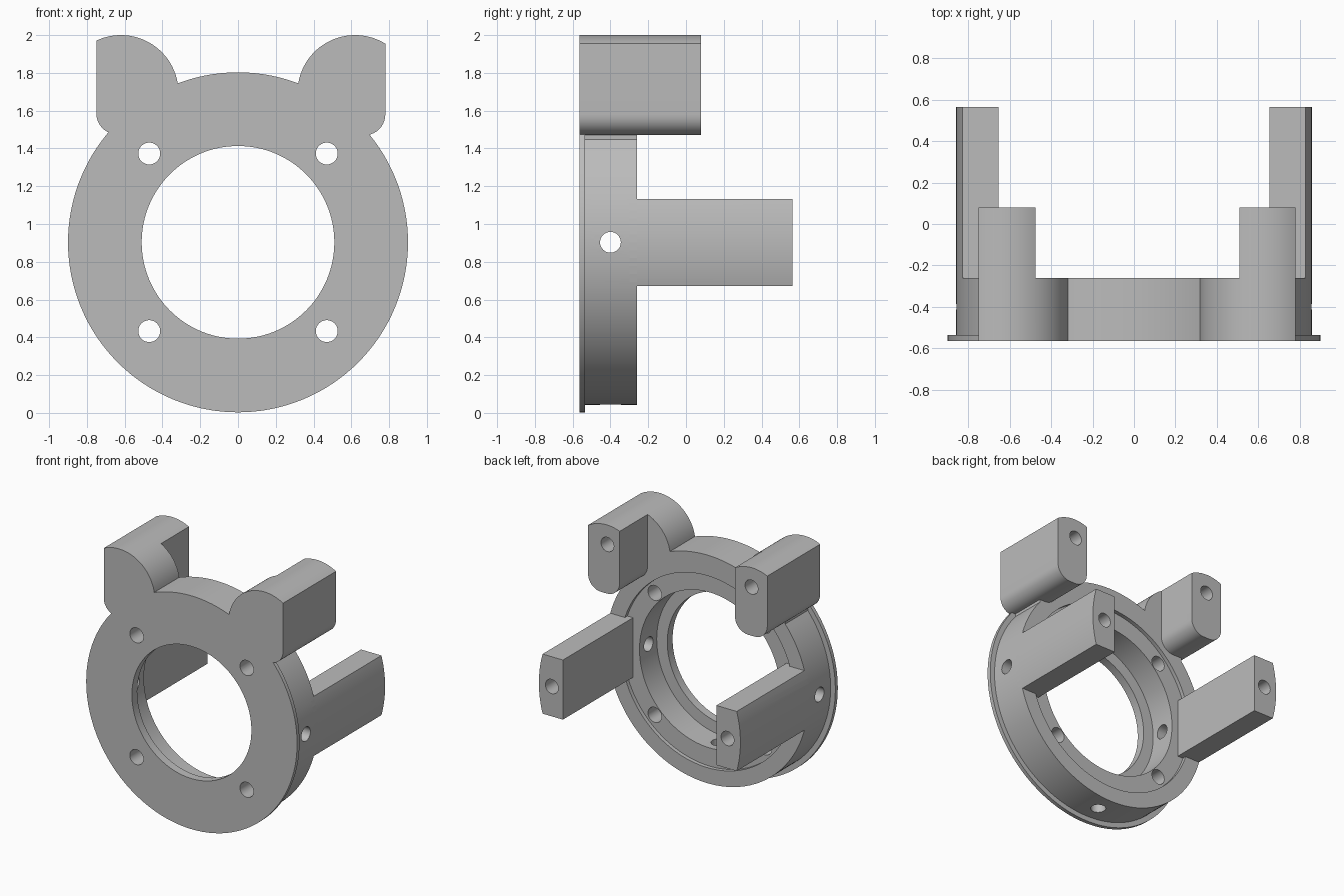
import bpy, bmesh, math
from mathutils import Matrix

if "Cube" in bpy.data.objects:
    bpy.data.objects.remove(bpy.data.objects["Cube"])

CZ = 0.903            # height of the ring axis
SEG = 128             # sides of the big ring
FRONT, STEP, BACK = -0.565, -0.535, -0.26

grey = bpy.data.materials.new("plain_grey")
grey.diffuse_color = (0.5, 0.5, 0.5, 1)
grey.use_nodes = True
grey.node_tree.nodes["Principled BSDF"].inputs["Base Color"].default_value = grey.diffuse_color


def prism(name, pts, y0, y1):
    """Closed (x, z) outline extruded along y."""
    bm = bmesh.new()
    face = bm.faces.new([bm.verts.new((x, y0, z)) for x, z in pts])
    out = bmesh.ops.extrude_face_region(bm, geom=[face])
    for v in out["geom"]:
        if isinstance(v, bmesh.types.BMVert):
            v.co.y = y1
    bmesh.ops.recalc_face_normals(bm, faces=bm.faces)
    return finish(name, bm)


def rod(name, center, radius, length, axis):
    """Cylinder along x, y or z."""
    rot = {"x": Matrix.Rotation(math.pi / 2, 4, "Y"),
           "y": Matrix.Rotation(math.pi / 2, 4, "X"), "z": Matrix()}[axis]
    bm = bmesh.new()
    bmesh.ops.create_cone(bm, cap_ends=True, segments=32, radius1=radius, radius2=radius,
                          depth=length, matrix=Matrix.Translation(center) @ rot)
    return finish(name, bm)


def finish(name, bm):
    me = bpy.data.meshes.new(name)
    bm.to_mesh(me)
    bm.free()
    me.materials.append(grey)
    ob = bpy.data.objects.new(name, me)
    bpy.context.collection.objects.link(ob)
    return ob


def combine(base, tool, op):
    """Apply a boolean and discard the tool."""
    mod = base.modifiers.new("bool", "BOOLEAN")
    mod.operation, mod.solver, mod.object = op, "EXACT", tool
    tool.hide_render = True
    bpy.context.view_layer.update()
    dg = bpy.context.evaluated_depsgraph_get()
    me = bpy.data.meshes.new_from_object(base.evaluated_get(dg))
    base.modifiers.clear()
    base.data = me
    bpy.data.objects.remove(tool)


def arc(cx, cz, r, a0, a1, n):
    return [(cx + r * math.cos(math.radians(a0 + (a1 - a0) * i / n)),
             cz + r * math.sin(math.radians(a0 + (a1 - a0) * i / n))) for i in range(n + 1)]


def circle(r):
    return arc(0, CZ, r, 0, 360, SEG)[:-1]


# Front flange and ring body; the body is as wide as the flange between the ears
ring = prism("mounting_ring", circle(0.90), FRONT, STEP)
body = []
for big, small in zip(circle(0.90), circle(0.86)):
    body.append(big if big[1] > CZ and abs(big[0]) < 0.68 else small)
combine(ring, prism("body", body, STEP, BACK), "UNION")

# Ears with long rounded legs reaching back; the inner lobe stops at the ring's back
for side, outer, inner, bottom in ((-1, 0.75, 0.475, 1.475), (1, 0.78, 0.51, 1.47)):
    cx, cz, r, f = 0.62, 1.695, 0.305, 0.11
    end = math.degrees(math.acos((outer - cx) / r))
    pts = arc(cx, cz, r, 170, end, 32)
    pts += arc(outer - f, bottom + f, f, 0, -90, 10)
    pts += arc(inner + f, bottom + f, f, -90, -180, 10)
    pts.append((0.335, 1.70))
    ear = prism("ear", [(side * x, z) for x, z in pts], FRONT, 0.08)
    box = [(0.1, 1.3), (inner, 1.3), (inner, 2.2), (0.1, 2.2)]
    combine(ear, prism("lobe_cut", [(side * x, z) for x, z in box], BACK, 0.3), "DIFFERENCE")
    combine(ring, ear, "UNION")
    combine(ring, rod("leg_hole", (side * 0.615, 0.08, 1.85), 0.055, 0.5, "y"), "DIFFERENCE")

# Bore, inner cavity and shallow rear recess
for r, y0, y1 in ((0.51, -0.8, 0), (0.60, -0.50, 0), (0.74, -0.29, -0.1)):
    combine(ring, prism("bore", circle(r), y0, y1), "DIFFERENCE")

# Side arms, curved outside to follow the ring, with a blind hole in each end
k = 5
step = 360 / SEG
p, q = arc(0, 0, 0.86, k * step, (k + 1) * step, 1)
t = (0.23 - p[1]) / (q[1] - p[1])
ex = p[0] + (q[0] - p[0]) * t
for side in (-1, 1):
    pts = [(0.655, CZ - 0.23), (ex, CZ - 0.23)]
    pts += arc(0, CZ, 0.86, -k * step, k * step, 2 * k)
    pts += [(ex, CZ + 0.23), (0.655, CZ + 0.23)]
    combine(ring, prism("arm", [(side * x, z) for x, z in pts], -0.30, 0.565), "UNION")
    combine(ring, rod("arm_hole", (side * 0.75, 0.565, CZ), 0.055, 0.6, "y"), "DIFFERENCE")

# Four bolt holes through the ring
for sx in (-1, 1):
    for sz in (-1, 1):
        combine(ring, rod("bolt_hole", (sx * 0.47, -0.4, CZ + sz * 0.47), 0.058, 0.6, "y"),
                "DIFFERENCE")

# Radial holes: left, right and bottom
combine(ring, rod("side_hole", (0, -0.40, CZ), 0.055, 2.2, "x"), "DIFFERENCE")
combine(ring, rod("bottom_hole", (0, -0.40, 0.2), 0.055, 0.6, "z"), "DIFFERENCE")

bpy.ops.object.select_all(action="DESELECT")
ring.select_set(True)
bpy.context.view_layer.objects.active = ring
bpy.ops.object.shade_smooth_by_angle(angle=math.radians(25))
